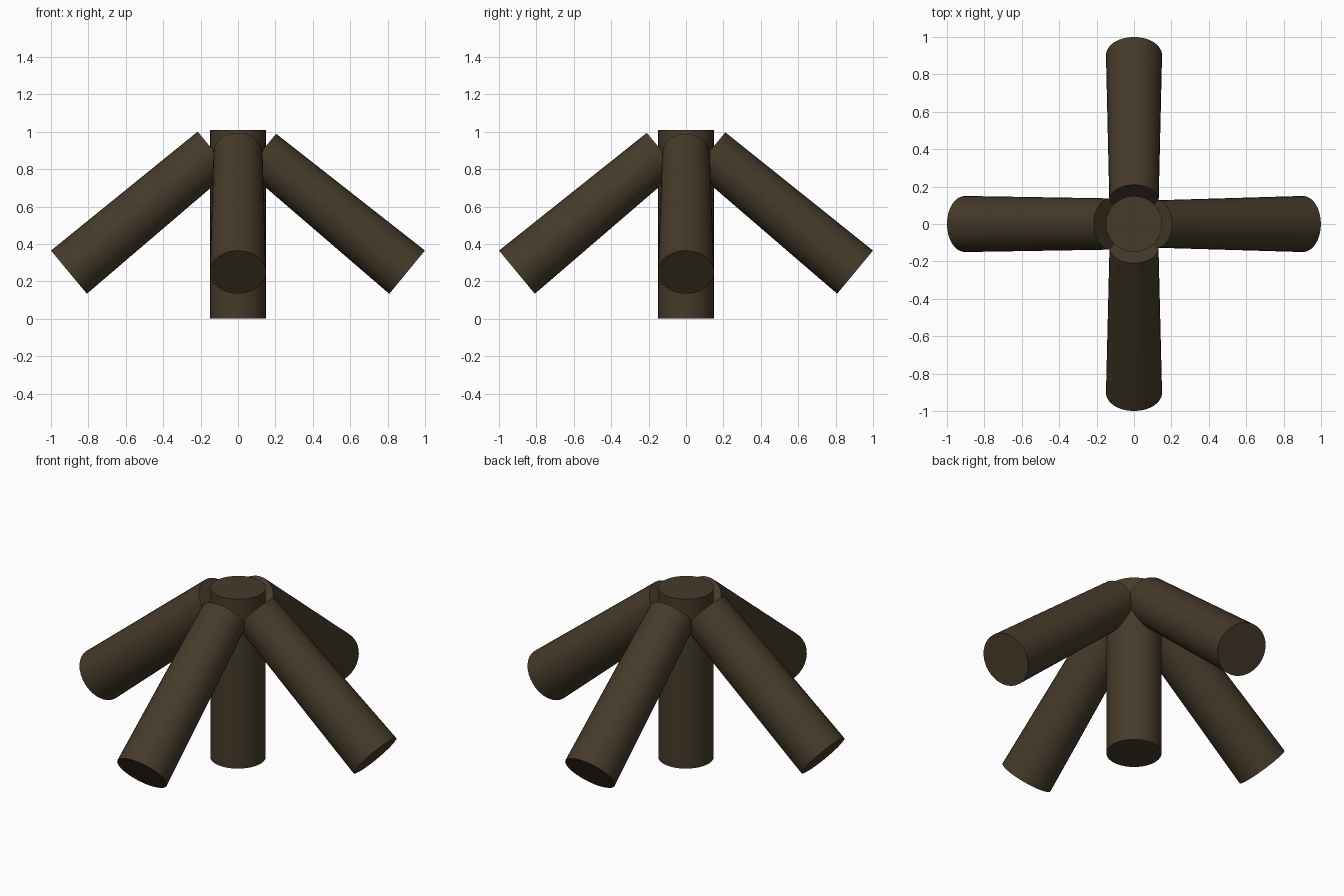
import bpy
from mathutils import Vector

if "Cube" in bpy.data.objects:
    bpy.data.objects.remove(bpy.data.objects["Cube"])

bark = bpy.data.materials.new("bark")
bark.diffuse_color = (0.06, 0.043, 0.023, 1)
bark.use_nodes = True
bark.node_tree.nodes["Principled BSDF"].inputs["Base Color"].default_value = bark.diffuse_color


def log(name, start, end, r_start, r_end):
    """Tapered round log between two points."""
    start, end = Vector(start), Vector(end)
    axis = end - start
    bpy.ops.mesh.primitive_cone_add(
        vertices=32, radius1=r_start, radius2=r_end, depth=axis.length,
        location=(start + end) / 2,
        rotation=axis.to_track_quat('Z', 'Y').to_euler())
    ob = bpy.context.object
    ob.name = name
    ob.data.materials.append(bark)
    bpy.ops.object.shade_smooth_by_angle()
    return ob


# upright trunk in the middle
log("center_log", (0, 0, 0), (0, 0, 1.01), 0.15, 0.15)

# four leaning logs: direction, inner distance, inner height, inner radius
for name, dx, dy, d, z, r in [
        ("left_log", -1, 0, 0.128, 0.895, 0.137),
        ("right_log", 1, 0, 0.123, 0.891, 0.127),
        ("front_log", 0, -1, 0.126, 0.893, 0.131),
        ("back_log", 0, 1, 0.126, 0.895, 0.132)]:
    log(name, (dx * 0.904, dy * 0.904, 0.249), (dx * d, dy * d, z), 0.15, r)
